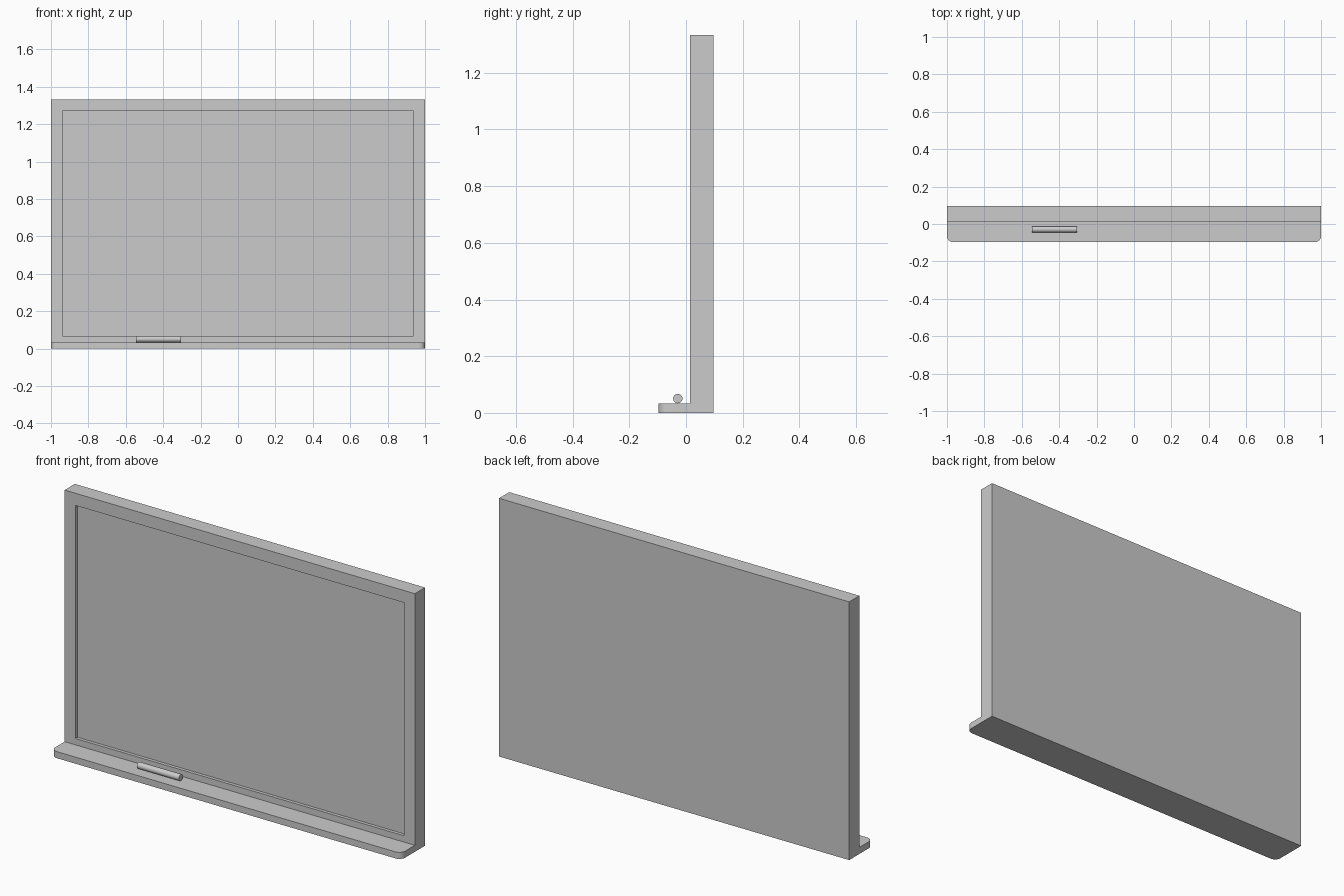
import bpy, bmesh, math
from mathutils import Vector

if "Cube" in bpy.data.objects:
    bpy.data.objects.remove(bpy.data.objects["Cube"])

HALF_W, HALF_D, HEIGHT = 1.0, 0.097, 1.333
FRONT_Y, TRAY_H = 0.014, 0.034
RECESS = 0.017
OPEN_X, OPEN_Z0, OPEN_Z1 = 0.939, 0.067, 1.27


def finish(bm, name):
    bmesh.ops.recalc_face_normals(bm, faces=bm.faces)
    mesh = bpy.data.meshes.new(name)
    bm.to_mesh(mesh)
    bm.free()
    obj = bpy.data.objects.new(name, mesh)
    bpy.context.collection.objects.link(obj)
    bpy.context.view_layer.objects.active = obj
    bpy.ops.object.select_all(action='DESELECT')
    obj.select_set(True)
    bpy.ops.object.shade_smooth_by_angle(angle=math.radians(35))
    return obj


# Board and ledge: L-shaped side profile swept across the width
bm = bmesh.new()
profile = [(-HALF_D, 0), (HALF_D, 0), (HALF_D, HEIGHT),
           (FRONT_Y, HEIGHT), (FRONT_Y, TRAY_H), (-HALF_D, TRAY_H)]
side = bm.faces.new([bm.verts.new((-HALF_W, y, z)) for y, z in profile])
swept = bmesh.ops.extrude_face_region(bm, geom=[side], use_keep_orig=True)
bmesh.ops.translate(bm, vec=(2 * HALF_W, 0, 0),
                    verts=[v for v in swept['geom'] if isinstance(v, bmesh.types.BMVert)])
bmesh.ops.recalc_face_normals(bm, faces=bm.faces)

# Rounded front corners of the ledge
corners = [e for e in bm.edges
           if all(v.co.y < -HALF_D + 1e-4 for v in e.verts)
           and abs(e.verts[0].co.x - e.verts[1].co.x) < 1e-4]
bmesh.ops.bevel(bm, geom=corners, offset=0.033, segments=6, profile=0.5, affect='EDGES')

# Recessed writing surface
front = next(f for f in bm.faces
             if all(abs(v.co.y - FRONT_Y) < 1e-4 for v in f.verts))
bmesh.ops.inset_individual(bm, faces=[front], thickness=0.02)
for v in front.verts:
    v.co.x = math.copysign(OPEN_X, v.co.x)
    v.co.z = OPEN_Z1 if v.co.z > HEIGHT / 2 else OPEN_Z0
panel = bmesh.ops.extrude_discrete_faces(bm, faces=[front])['faces'][0]
bmesh.ops.translate(bm, vec=(0, RECESS, 0), verts=panel.verts)
finish(bm, "board_with_ledge")

# Chalk stick lying on the ledge
bpy.ops.mesh.primitive_cylinder_add(vertices=16, radius=0.0167, depth=0.24,
                                    location=(-0.426, -0.029, TRAY_H + 0.0165),
                                    rotation=(0, math.pi / 2, 0))
chalk = bpy.context.object
chalk.name = "chalk_stick"
bpy.ops.object.shade_smooth_by_angle(angle=math.radians(35))
